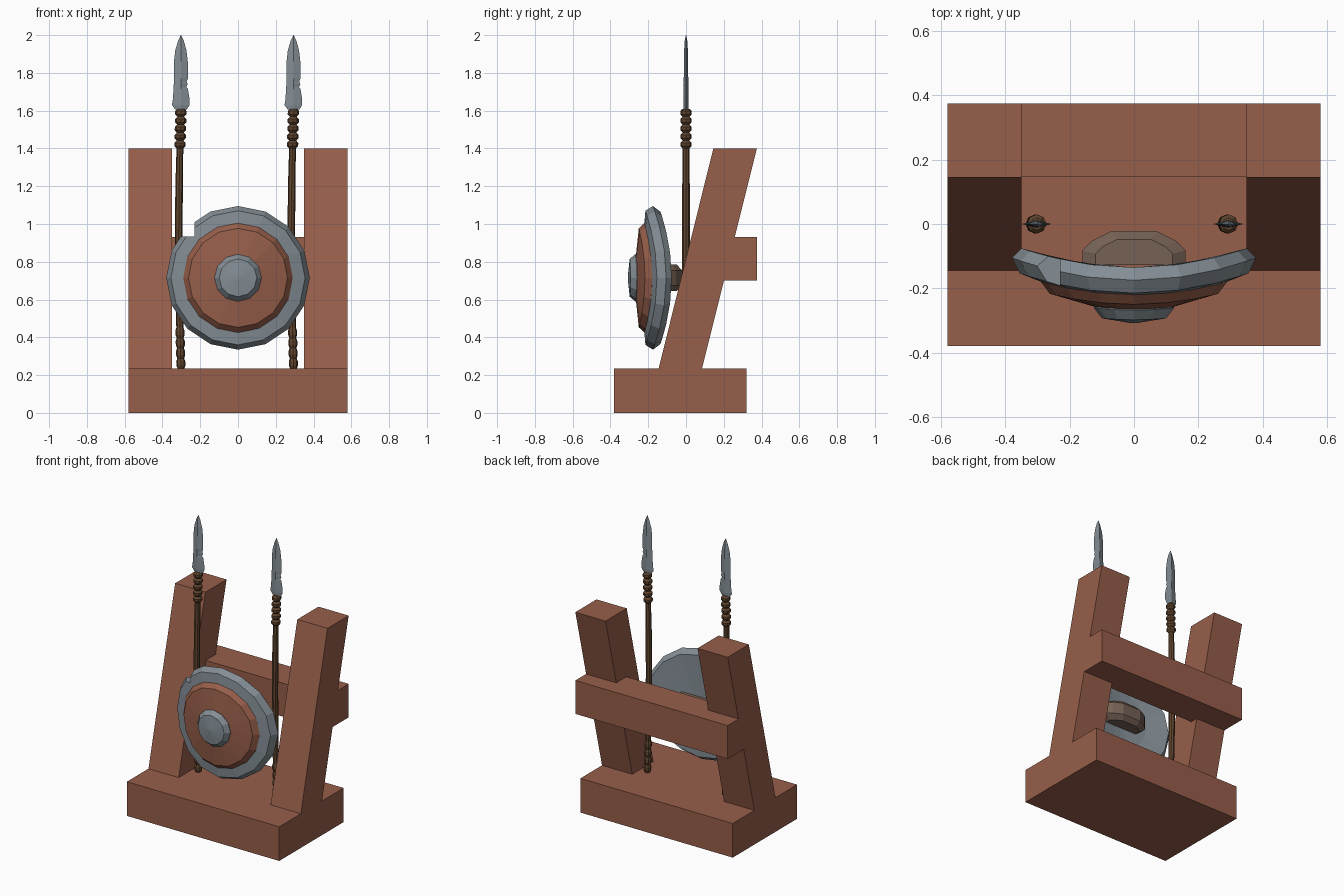
import bpy, bmesh
from math import sin, cos, pi

cube = bpy.data.objects.get("Cube")
if cube:
    bpy.data.objects.remove(cube, do_unlink=True)


def material(name, colour):
    m = bpy.data.materials.new(name)
    m.use_nodes = True
    m.diffuse_color = (*colour, 1)
    bsdf = m.node_tree.nodes["Principled BSDF"]
    bsdf.inputs["Base Color"].default_value = (*colour, 1)
    bsdf.inputs["Roughness"].default_value = 0.8
    return m


WOOD = material("red_brown_wood", (0.31, 0.113, 0.069))
STEEL = material("grey_steel", (0.23, 0.27, 0.30))
SHAFT = material("dark_brown_wood", (0.12, 0.06, 0.028))
LEATHER = material("grey_brown_leather", (0.18, 0.12, 0.09))


def loft(name, rings, mat):
    """Skin a list of equal-sized point rings and cap both ends."""
    bm = bmesh.new()
    rows = [[bm.verts.new(p) for p in ring] for ring in rings]
    n = len(rows[0])
    for a, b in zip(rows, rows[1:]):
        for i in range(n):
            j = (i + 1) % n
            bm.faces.new((a[i], a[j], b[j], b[i]))
    bm.faces.new(rows[0])
    bm.faces.new(rows[-1])
    bmesh.ops.remove_doubles(bm, verts=bm.verts, dist=0.0005)
    bmesh.ops.recalc_face_normals(bm, faces=bm.faces)
    mesh = bpy.data.meshes.new(name)
    bm.to_mesh(mesh)
    bm.free()
    ob = bpy.data.objects.new(name, mesh)
    bpy.context.collection.objects.link(ob)
    mesh.materials.append(mat)
    return ob


def slab(name, x0, x1, section, mat):
    """Extrude a y-z section between two x positions."""
    return loft(name, [[(x, y, z) for y, z in section] for x in (x0, x1)], mat)


def rect(y0, y1, z0, z1):
    return [(y0, z0), (y1, z0), (y1, z1), (y0, z1)]


# Stand: base, leaning posts, crossbar
slab("base", -0.58, 0.58, rect(-0.38, 0.32, 0, 0.235), WOOD)
slab("crossbar", -0.58, 0.58, rect(0.148, 0.375, 0.70, 0.93), WOOD)
post = [(-0.145, 0.235), (0.085, 0.235), (0.375, 1.40), (0.145, 1.40)]
slab("left_post", 0.35, 0.58, post, WOOD)
slab("right_post", -0.58, -0.35, post, WOOD)

# Shield: turned discs bent backwards at the sides
SHIELD_Z = 0.715


def disc(name, profile, sides, mat):
    rings = []
    for r, y in profile:
        ring = []
        for i in range(sides):
            x = r * sin(2 * pi * i / sides)
            ring.append((x, y + 0.485 * x * x, SHIELD_Z + r * cos(2 * pi * i / sides)))
        rings.append(ring)
    return loft(name, rings, mat)


rim = disc("shield_rim", [(0.01, -0.135), (0.2, -0.135), (0.35, -0.135), (0.38, -0.175),
                          (0.355, -0.215), (0.27, -0.222), (0.01, -0.222)], 16, STEEL)
disc("shield_board", [(0.01, -0.20), (0.29, -0.20), (0.29, -0.22), (0.262, -0.25),
                      (0.12, -0.265), (0.01, -0.268)], 16, WOOD)
disc("shield_boss", [(0.01, -0.25), (0.125, -0.25), (0.125, -0.268), (0.10, -0.298),
                     (0.01, -0.308)], 12, STEEL)

# Notch chopped out of the rim
cutter = slab("notch_cutter", -0.5, -0.23, rect(-0.5, 0.1, 0.935, 1.3), STEEL)
cutter.hide_render = True
cut = rim.modifiers.new("notch", "BOOLEAN")
cut.operation = "DIFFERENCE"
cut.solver = "EXACT"
cut.object = cutter
bpy.context.view_layer.objects.active = rim
bpy.ops.object.modifier_apply(modifier=cut.name)
bpy.data.objects.remove(cutter, do_unlink=True)

# Grip behind the shield: rounded arch with chamfered edges
arch = [(-0.16, 0), (-0.16, 0.045), (-0.13, 0.075), (-0.07, 0.105), (0.07, 0.105),
        (0.13, 0.075), (0.16, 0.045), (0.16, 0)]
loft("shield_grip", [[(x * s, -0.127 + y * s, z) for x, y in arch]
                     for z, s in ((0.645, 0.75), (0.675, 1), (0.755, 1), (0.785, 0.75))], LEATHER)


# Spears: slightly crooked shafts with turned grips, nicked blades
def shaft_rings(cx):
    steps = []
    for start, count, pitch, thick in ((0.235, 4, 0.054, 0.024), (1.40, 5, 0.042, 0.03)):
        for i in range(count):
            z = start + i * pitch
            steps += [(z, 0.018), (z + pitch * 0.3, thick), (z + pitch * 0.7, thick)]
        steps.append((start + count * pitch, 0.019))
        if start < 1:
            steps += [(0.7, 0.02), (0.95, 0.02), (1.2, 0.02)]
    rings = []
    for z, r in steps:
        bend = 0.012 * sin(pi * (z - 0.235) / 1.375)
        rings.append([(cx - bend + r * cos(pi * i / 4), r * sin(pi * i / 4), z)
                      for i in range(8)])
    return rings


# height, left width, right width, half thickness
BLADE = [(1.605, 0.03, 0.03, 0.012), (1.63, 0.048, 0.046, 0.012), (1.66, 0.043, 0.046, 0.012),
         (1.715, 0.039, 0.037, 0.012), (1.725, 0.039, 0.028, 0.012), (1.74, 0.038, 0.036, 0.012),
         (1.755, 0.038, 0.03, 0.012), (1.77, 0.037, 0.037, 0.012), (1.86, 0.037, 0.036, 0.011),
         (1.92, 0.03, 0.029, 0.01), (1.97, 0.015, 0.015, 0.007), (2.0, 0.001, 0.001, 0.001)]

for side, cx in (("left", 0.294), ("right", -0.302)):
    loft(side + "_spear_shaft", shaft_rings(cx), SHAFT)
    loft(side + "_spear_blade", [[(cx - a, 0, z), (cx, -t, z), (cx + b, 0, z), (cx, t, z)]
                                 for z, a, b, t in BLADE], STEEL)
